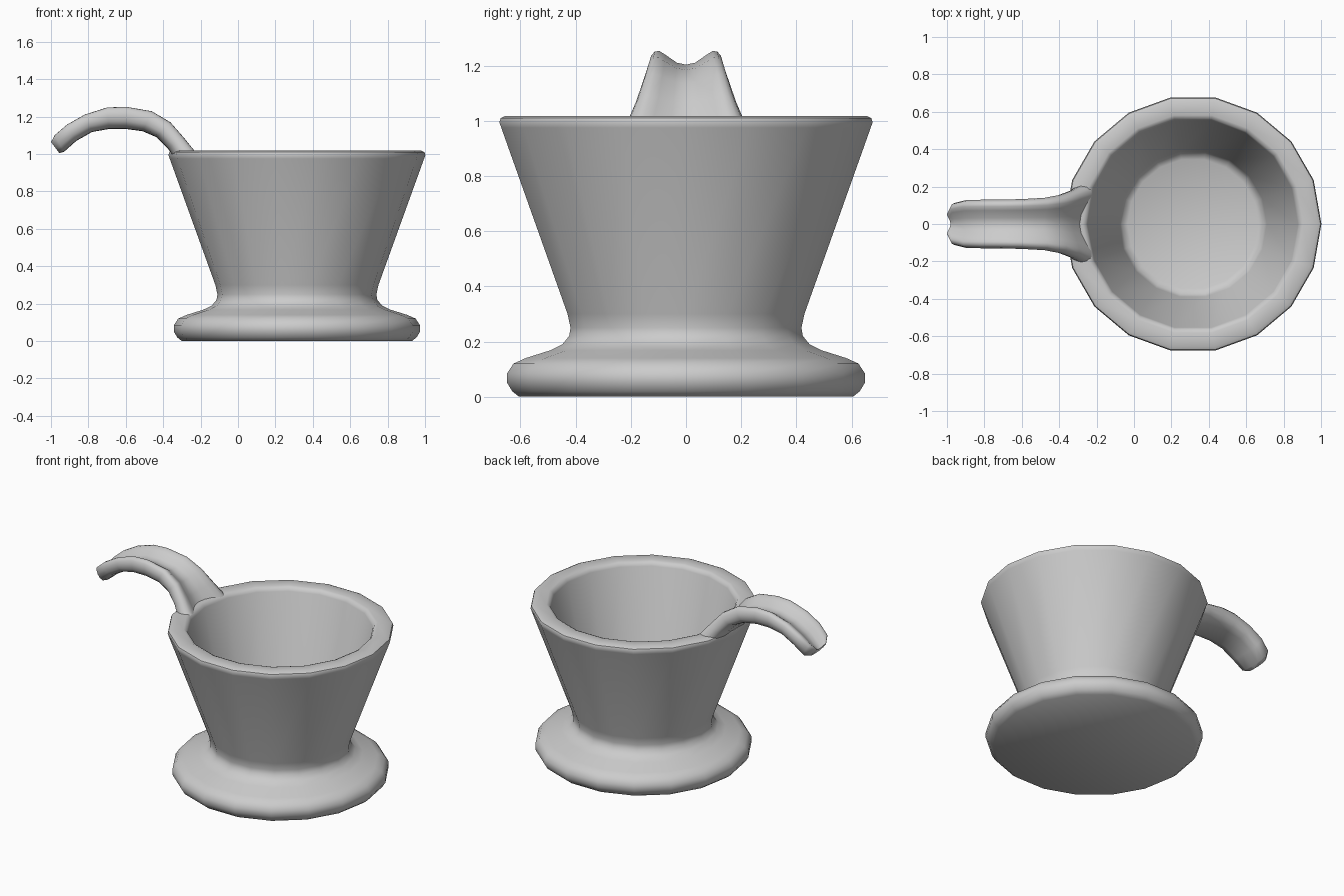
import bpy, bmesh
from math import cos, sin, tau

if "Cube" in bpy.data.objects:
    bpy.data.objects.remove(bpy.data.objects["Cube"])

CX = 0.315   # cup axis
SIDES = 18


def loft(name, rings, cap_start=True, cap_end=True, angle=0.75):
    """Skin a list of closed rings and shade smooth where the angle is small."""
    bm = bmesh.new()
    loops = [[bm.verts.new(p) for p in ring] for ring in rings]
    for a, b in zip(loops, loops[1:]):
        n = len(a)
        for i in range(n):
            j = (i + 1) % n
            bm.faces.new((a[i], a[j], b[j], b[i]))
    if cap_start:
        bm.faces.new(loops[0][::-1])
    if cap_end:
        bm.faces.new(loops[-1])
    bmesh.ops.recalc_face_normals(bm, faces=bm.faces)
    mesh = bpy.data.meshes.new(name)
    bm.to_mesh(mesh)
    bm.free()
    obj = bpy.data.objects.new(name, mesh)
    bpy.context.collection.objects.link(obj)
    bpy.ops.object.select_all(action='DESELECT')
    obj.select_set(True)
    bpy.context.view_layer.objects.active = obj
    bpy.ops.object.shade_smooth_by_angle(angle=angle)
    return obj


def circle(r, z):
    return [(CX + r * cos(tau * i / SIDES), r * sin(tau * i / SIDES), z)
            for i in range(SIDES)]


# Cup with flared foot: from underside, up the outside, over the rim, down inside
cup_profile = [
    (0.615, 0.0), (0.64, 0.02), (0.658, 0.05), (0.658, 0.085), (0.635, 0.12),
    (0.59, 0.14), (0.50, 0.168), (0.455, 0.19), (0.43, 0.22), (0.425, 0.25),
    (0.436, 0.30), (0.68, 0.975), (0.687, 0.995), (0.682, 1.01), (0.665, 1.018),
    (0.59, 1.018), (0.572, 1.01), (0.562, 0.99), (0.395, 0.27), (0.38, 0.24),
    (0.35, 0.225)]
loft("cup", [circle(r, z) for r, z in cup_profile])

# Handle stations: top x, top z, bottom x, bottom z, half width
stations = [
    (-0.225, 1.01, -0.33, 0.96, 0.215), (-0.29, 1.09, -0.375, 1.03, 0.182),
    (-0.36, 1.17, -0.435, 1.09, 0.157), (-0.46, 1.23, -0.51, 1.122, 0.14),
    (-0.60, 1.254, -0.60, 1.134, 0.133), (-0.70, 1.25, -0.69, 1.134, 0.131),
    (-0.82, 1.212, -0.78, 1.118, 0.13), (-0.915, 1.158, -0.865, 1.07, 0.128),
    (-0.98, 1.102, -0.93, 1.012, 0.112), (-1.0, 1.065, -0.955, 1.005, 0.065)]
# Grooved half cross-section: across, height
half = [(0.25, 0.64), (0.55, 0.87), (0.72, 0.99), (0.85, 0.98), (0.95, 0.85),
        (1.0, 0.62), (0.97, 0.35), (0.82, 0.13), (0.5, 0.02)]
section = [(0, 0.58)] + half + [(0, 0)] + [(-u, v) for u, v in reversed(half)]
rings = [[(bx + (tx - bx) * v, w * u, bz + (tz - bz) * v) for u, v in section]
         for tx, tz, bx, bz, w in stations]
loft("handle", rings, angle=1.0)
